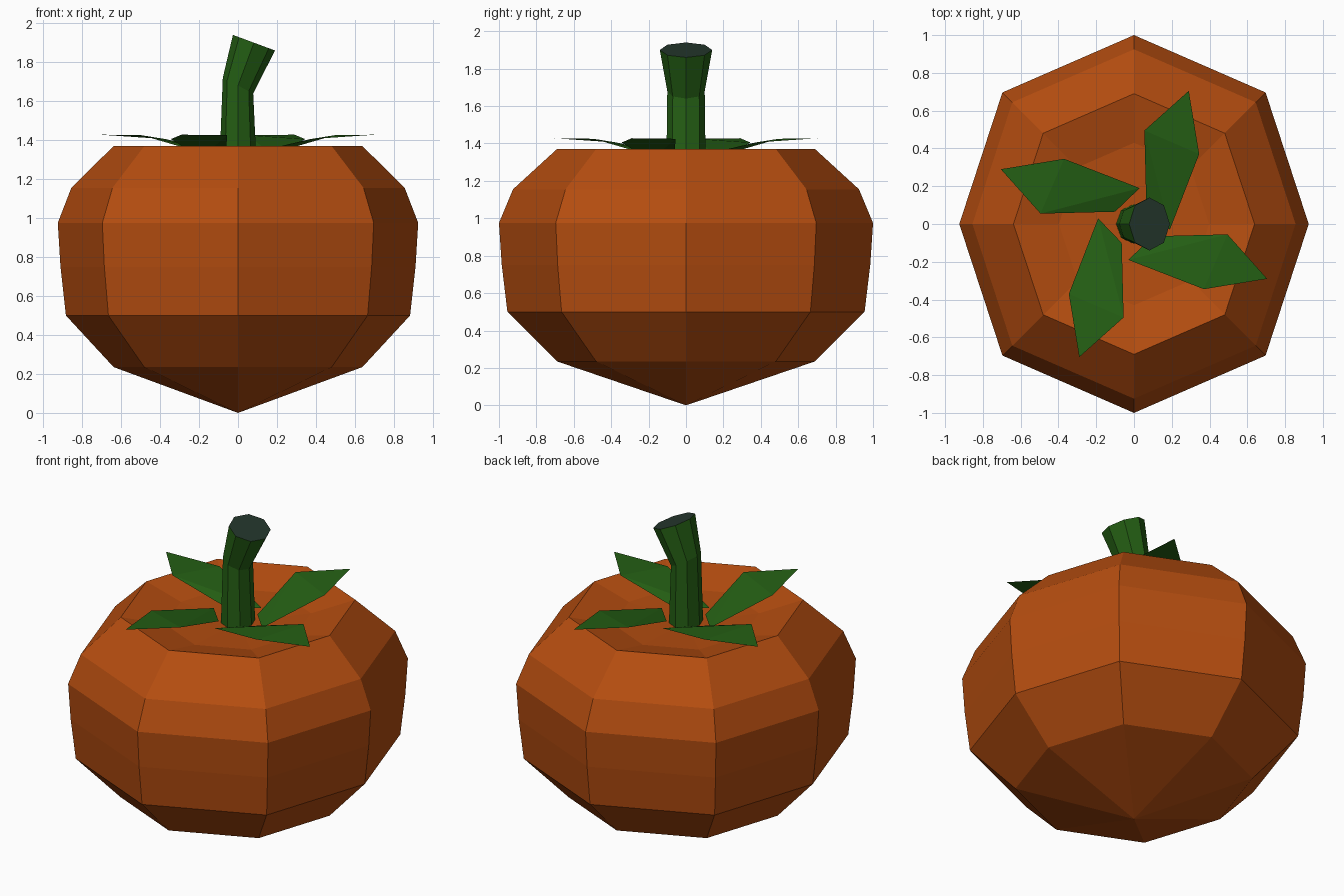
import bpy, bmesh, math
from mathutils import Matrix, Vector

if "Cube" in bpy.data.objects:
    bpy.data.objects.remove(bpy.data.objects["Cube"])


def material(name, rgb):
    m = bpy.data.materials.new(name)
    m.diffuse_color = (*rgb, 1)
    m.use_nodes = True
    m.node_tree.nodes["Principled BSDF"].inputs["Base Color"].default_value = m.diffuse_color
    return m


orange = material("pumpkin orange", (0.46, 0.074, 0.005))
green = material("leaf green", (0.018, 0.115, 0.007))
cut_green = material("cut stem grey green", (0.018, 0.038, 0.026))


def finish(bm, name, mats):
    bmesh.ops.recalc_face_normals(bm, faces=bm.faces)
    me = bpy.data.meshes.new(name)
    bm.to_mesh(me)
    bm.free()
    for m in mats:
        me.materials.append(m)
    ob = bpy.data.objects.new(name, me)
    bpy.context.collection.objects.link(ob)
    return ob


def bridge(bm, a, b):
    n = len(a)
    for i in range(n):
        bm.faces.new((a[i], a[(i + 1) % n], b[(i + 1) % n], b[i]))


# Pumpkin body: eight-sided rings, slightly narrower along x, dished on top
bm = bmesh.new()
profile = [(0.69, 0.235), (0.955, 0.5), (0.985, 0.75), (1.0, 0.975),
           (0.925, 1.155), (0.69, 1.37), (0.43, 1.305)]
rings = []
for r, z in profile:
    ring = []
    for i in range(8):
        a = i * math.pi / 4
        k = 0.985 if i % 2 else 1.0
        sx = 0.925 if i % 4 == 0 else 1.0
        ring.append(bm.verts.new((r * k * sx * math.cos(a), r * k * math.sin(a), z)))
    rings.append(ring)
for a, b in zip(rings, rings[1:]):
    bridge(bm, a, b)
for ring, z in ((rings[0], 0.0), (rings[-1], 1.285)):
    pole = bm.verts.new((0, 0, z))
    for i in range(8):
        bm.faces.new((pole, ring[i], ring[(i + 1) % 8]))
finish(bm, "pumpkin_body", [orange])

# Stem: bent octagonal tube, each ring tilted along x
bm = bmesh.new()
rings = []
# centre x, centre z, x radius, y radius, drop per side from tilt
for cx, cz, rx, ry, tilt in [(0, 1.28, 0.095, 0.105, 0), (0, 1.68, 0.078, 0.10, 0.04),
                             (0.082, 1.90, 0.108, 0.14, 0.04)]:
    rings.append([bm.verts.new((cx + rx * math.cos(a), ry * math.sin(a),
                                cz - tilt * math.cos(a)))
                  for a in (i * math.pi / 4 for i in range(8))])
for a, b in zip(rings, rings[1:]):
    bridge(bm, a, b)
bm.faces.new(rings[0])
cap = bm.faces.new(rings[-1])
cap.material_index = 1
finish(bm, "stem", [green, cut_green])

# Leaves: one folded blade repeated four times around the stem
blade = [(0.065, 0.10, 1.31), (0.19, -0.03, 1.31), (0.345, 0.37, 1.405),
         (0.055, 0.495, 1.425), (0.29, 0.705, 1.428)]
for n in range(4):
    bm = bmesh.new()
    turn = Matrix.Rotation(n * math.pi / 2, 3, 'Z')
    v = [bm.verts.new(turn @ Vector(p)) for p in blade]
    for f in ((0, 1, 3), (1, 2, 3), (3, 2, 4)):
        bm.faces.new([v[i] for i in f])
    finish(bm, "leaf_%d" % (n + 1), [green])
